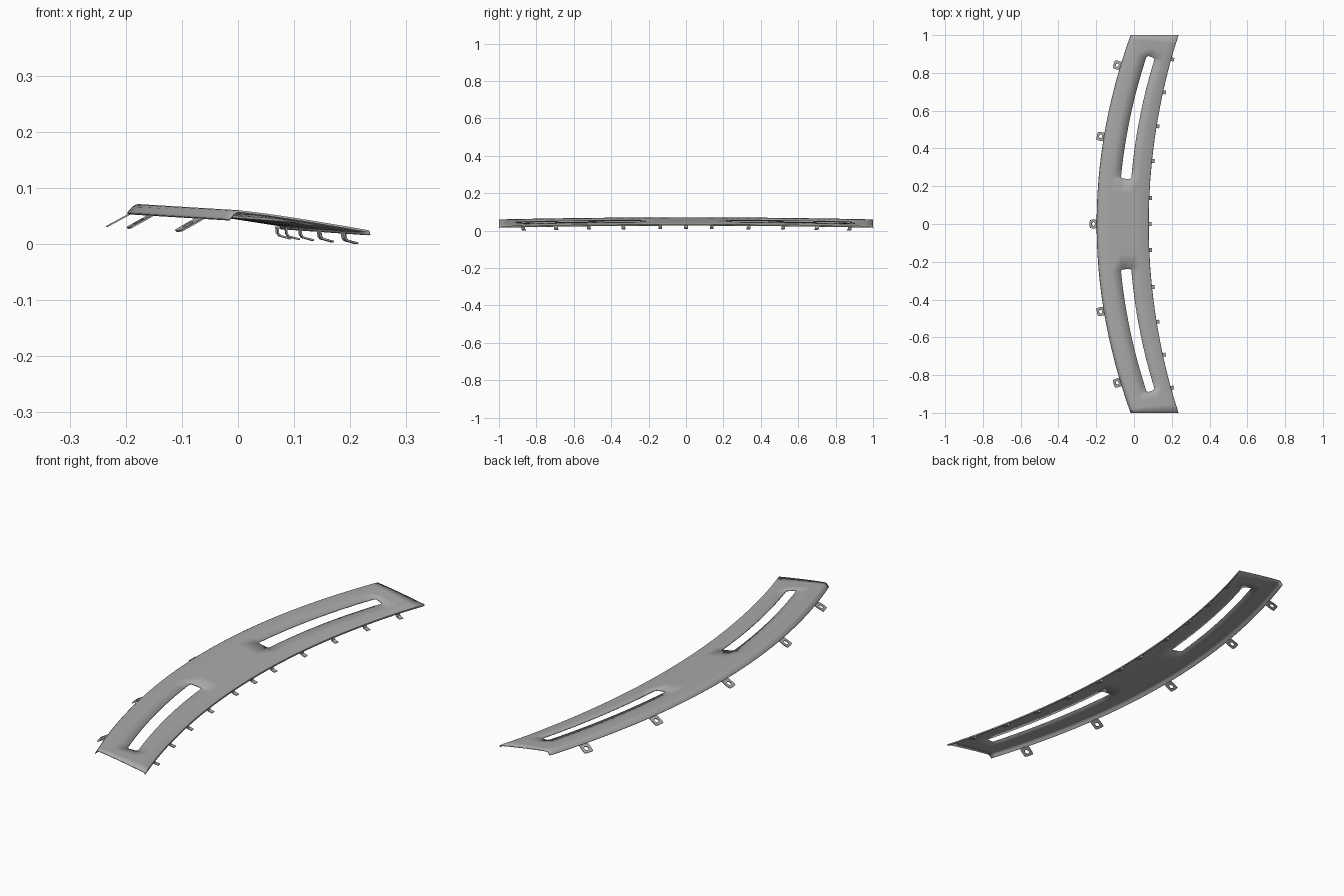
import bpy, math
from mathutils import Matrix, Vector

cube = bpy.data.objects.get("Cube")
if cube:
    bpy.data.objects.remove(cube, do_unlink=True)

grey = bpy.data.materials.new("satin_grey")
grey.use_nodes = True
grey.diffuse_color = (0.4, 0.4, 0.4, 1)
grey.node_tree.nodes["Principled BSDF"].inputs["Base Color"].default_value = (0.4, 0.4, 0.4, 1)


def left_edge(y):
    return -0.198 + 0.18 * y * y


def right_edge(y):
    return 0.077 + 0.158 * y * y


def crest(y):
    return 0.071 - 0.011 * y * y


def make(name, verts, faces, thickness, matrix=None, smooth=False):
    mesh = bpy.data.meshes.new(name)
    mesh.from_pydata(verts, [], faces)
    mesh.materials.append(grey)
    obj = bpy.data.objects.new(name, mesh)
    bpy.context.collection.objects.link(obj)
    if matrix:
        obj.matrix_world = matrix
    sheet = obj.modifiers.new("sheet", "SOLIDIFY")
    sheet.thickness = thickness
    sheet.offset = -1
    if smooth:
        bpy.ops.object.select_all(action="DESELECT")
        obj.select_set(True)
        bpy.context.view_layer.objects.active = obj
        bpy.ops.object.shade_smooth_by_angle(angle=math.radians(35))
    return obj


# Curved panel: cross-section stations along y, with a slot in each half
SLOT_START, SLOT_END, CORNER = 0.24, 0.89, 0.008
half = [0, 0.08, 0.16, SLOT_START, SLOT_START + CORNER]
half += [0.3 + 0.06 * i for i in range(10)]
half += [SLOT_END - CORNER, SLOT_END, 0.93, 0.965, 1.0]
stations = [-t for t in reversed(half[1:])] + half


def section(t):
    a = abs(t)
    f = min(max((a - SLOT_START) / (SLOT_END - SLOT_START), 0), 1)
    inset = 0.008 if a in (SLOT_START, SLOT_END) else 0
    s0 = 0.118 + 0.005 * f + inset
    s1 = 0.174 - 0.004 * f - inset
    width = right_edge(t) - left_edge(t)
    # distance from the left edge, height below the crest
    rows = [(0, -0.016), (0.003, -0.012), (0.010, -0.0045), (0.016, -0.001)]
    rows += [(d, -0.036 * ((d - 0.02) / (width - 0.02)) ** 1.15)
             for d in (0.02, 0.07, s0, s1, 0.215, width - 0.003)]
    rows += [(width, -0.038), (width + 0.001, -0.044)]
    fade = min(1, (1 - a) / (1 - SLOT_END))
    points = []
    for d, drop in rows:
        y = t - 0.33 * t * fade * (d - width / 2)
        points.append((left_edge(y) + d, y, crest(y) + drop))
    return points


verts = [p for t in stations for p in section(t)]
n = len(section(0))
SLOT_ROW = 6
faces = []
for i in range(len(stations) - 1):
    middle = abs(stations[i] + stations[i + 1]) / 2
    for j in range(n - 1):
        if j == SLOT_ROW and SLOT_START < middle < SLOT_END:
            continue
        faces.append((i * n + j, i * n + j + 1, (i + 1) * n + j + 1, (i + 1) * n + j))
make("curved_panel", verts, faces, 0.004, smooth=True)


def frame(x, y, z, slope, tilt=0):
    turn = -math.atan(slope)
    return (Matrix.Translation(Vector((x, y, z))) @ Matrix.Rotation(turn, 4, "Z")
            @ Matrix.Rotation(tilt, 4, "Y"))


# Mounting tabs with a round hole on the outer curve
outer, hole = [], []
for k in range(16):
    a = k * math.tau / 16
    c, s = math.cos(a), math.sin(a)
    r = min(1 / max(abs(c), abs(s)), 1.3)
    outer.append((-0.024 + 0.024 * r * c, 0.023 * r * s, 0))
    hole.append((-0.026 + 0.010 * c, 0.010 * s, 0))
ring = [(k, (k + 1) % 16, 16 + (k + 1) % 16, 16 + k) for k in range(16)]
for i, y in enumerate((-0.835, -0.46, 0, 0.46, 0.835)):
    place = frame(left_edge(y) + 0.005, y, crest(y) - 0.016, 0.36 * y, -0.5)
    make(f"mounting_tab_{i + 1}", outer + hole, ring, 0.003, place)

# Small hooked clips under the inner curve
hook = [(-0.001, 0.001), (0.000, -0.010), (0.003, -0.014), (0.022, -0.019)]
for i, y in enumerate((-0.87, -0.695, -0.52, -0.335, -0.138, 0, 0.138, 0.335, 0.52, 0.7, 0.875)):
    pts = [(x, w, z) for x, z in hook for w in (-0.010, 0.010)]
    quads = [(2 * k, 2 * k + 2, 2 * k + 3, 2 * k + 1) for k in range(3)]
    place = frame(right_edge(y) - 0.007, y, crest(y) - 0.041, 0.316 * y)
    make(f"clip_{i + 1}", pts, quads, 0.003, place)
